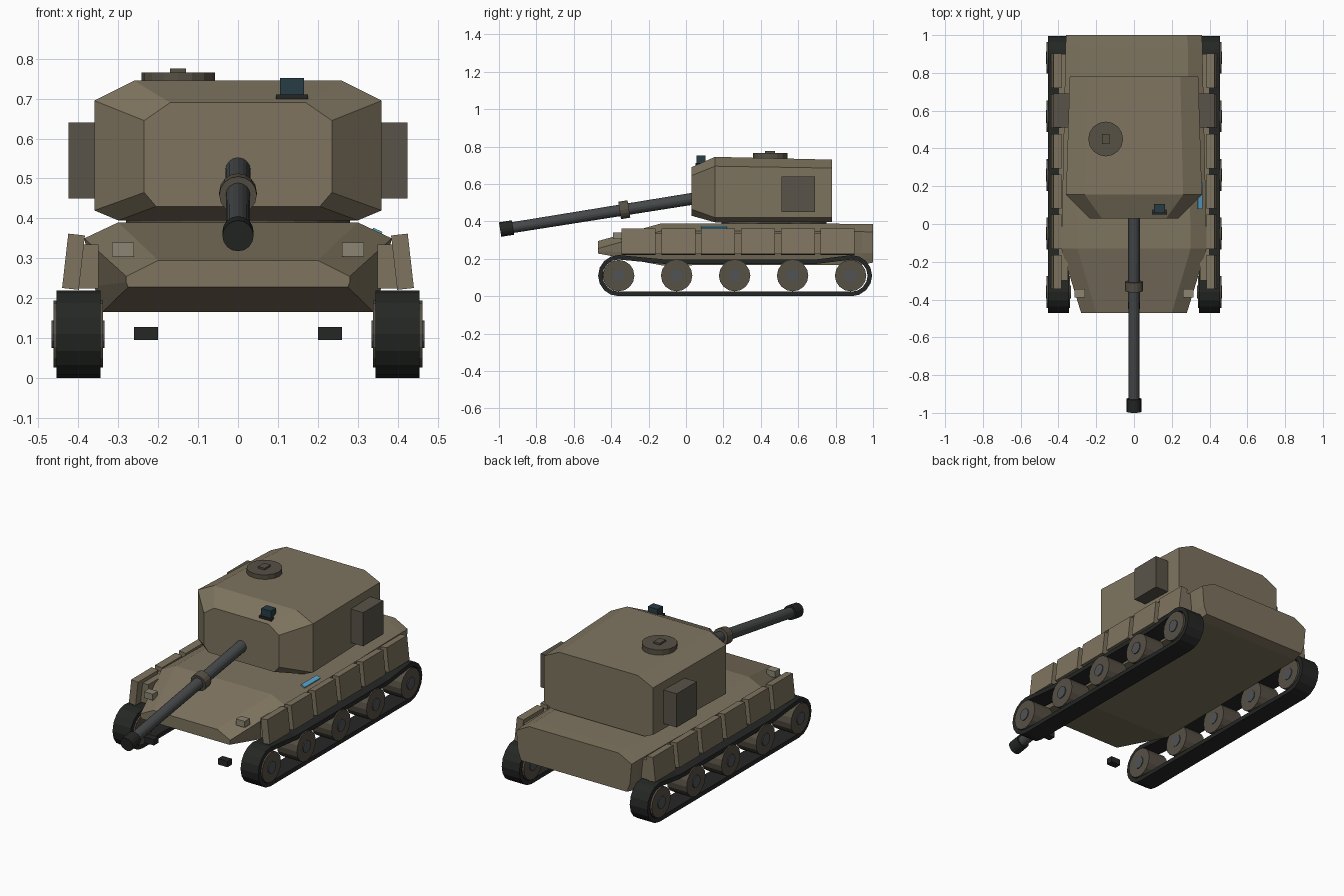
import bpy, bmesh, math
from mathutils import Vector, Matrix

if "Cube" in bpy.data.objects:
    bpy.data.objects.remove(bpy.data.objects["Cube"])


def material(name, rgb):
    m = bpy.data.materials.new(name)
    m.diffuse_color = (*rgb, 1)
    m.use_nodes = True
    m.node_tree.nodes["Principled BSDF"].inputs["Base Color"].default_value = m.diffuse_color
    return m


TAN = material("tan_paint", (0.21, 0.175, 0.115))
BROWN = material("brown_paint", (0.095, 0.082, 0.06))
STOW = material("stowage_paint", (0.10, 0.088, 0.066))
METAL = material("gun_metal", (0.06, 0.065, 0.067))
BLACK = material("rubber", (0.018, 0.02, 0.018))
LAMP = material("lamp", (0.26, 0.235, 0.17))
GLASS = material("dark_glass", (0.02, 0.045, 0.06))
BLUE = material("blue_strip", (0.1, 0.38, 0.6))
HUB = material("hub_steel", (0.08, 0.085, 0.09))


def finish(name, bm, mat):
    bmesh.ops.recalc_face_normals(bm, faces=bm.faces)
    me = bpy.data.meshes.new(name)
    bm.to_mesh(me)
    bm.free()
    ob = bpy.data.objects.new(name, me)
    me.materials.append(mat)
    bpy.context.collection.objects.link(ob)
    return ob


def box(name, lo, hi, mat, tilt=0.0):
    lo, hi = Vector(lo), Vector(hi)
    bm = bmesh.new()
    m = (Matrix.Translation((lo + hi) / 2) @ Matrix.Rotation(tilt, 4, 'Y')
         @ Matrix.Diagonal((*(hi - lo), 1)))
    bmesh.ops.create_cube(bm, size=1, matrix=m)
    return finish(name, bm, mat)


def rod(name, a, b, r1, r2, mat, sides=16):
    a, b = Vector(a), Vector(b)
    bm = bmesh.new()
    m = Matrix.Translation((a + b) / 2) @ (b - a).to_track_quat('Z', 'Y').to_matrix().to_4x4()
    bmesh.ops.create_cone(bm, cap_ends=True, segments=sides, radius1=r1, radius2=r2,
                          depth=(b - a).length, matrix=m)
    return finish(name, bm, mat)


def loft(name, sections, mat):
    """Skin mirrored half cross-sections (y, [(x, z), ...])."""
    bm = bmesh.new()
    rings = []
    for y, half in sections:
        pts = half + [(-x, z) for x, z in reversed(half)]
        rings.append([bm.verts.new((x, y, z)) for x, z in pts])
    n = len(rings[0])
    for r, s in zip(rings, rings[1:]):
        for i in range(n):
            j = (i + 1) % n
            bm.faces.new((r[i], r[j], s[j], s[i]))
    bm.faces.new(rings[0])
    bm.faces.new(rings[-1])
    return finish(name, bm, mat)


# Hull and turret
loft("hull", [
    (-0.47, [(0.20, 0.295), (0.28, 0.255), (0.28, 0.24), (0.275, 0.228)]),
    (-0.13, [(0.30, 0.39), (0.385, 0.35), (0.36, 0.23), (0.34, 0.165)]),
    (0.94, [(0.285, 0.387), (0.362, 0.345), (0.35, 0.23), (0.335, 0.168)]),
    (1.0, [(0.28, 0.385), (0.36, 0.343), (0.35, 0.23), (0.33, 0.18)])], TAN)
loft("turret", [
    (0.03, [(0.17, 0.69), (0.235, 0.645), (0.235, 0.465), (0.205, 0.43)]),
    (0.155, [(0.26, 0.745), (0.36, 0.695), (0.36, 0.42), (0.30, 0.395)]),
    (0.78, [(0.245, 0.73), (0.34, 0.685), (0.34, 0.42), (0.29, 0.398)])], TAN)
rod("turret_ring", (0, 0.47, 0.38), (0, 0.47, 0.41), 0.28, 0.28, BROWN, 24)

# Gun
def gun(y):
    return (0, y, 0.52 + 0.16 * (y - 0.03))


rod("barrel", gun(0.10), gun(-0.96), 0.032, 0.029, METAL)
rod("barrel_collar", gun(-0.305), gun(-0.355), 0.047, 0.047, BROWN)
rod("muzzle", gun(-0.925), gun(-0.994), 0.039, 0.039, BLACK)

# Roof fittings
rod("hatch", (-0.15, 0.45, 0.725), (-0.15, 0.45, 0.765), 0.092, 0.092, BROWN)
box("hatch_handle", (-0.17, 0.423, 0.76), (-0.13, 0.477, 0.775), BROWN)
box("sight_base", (0.095, 0.05, 0.697), (0.175, 0.112, 0.711), BLACK)
box("sight", (0.105, 0.057, 0.71), (0.165, 0.105, 0.752), GLASS)
box("marker_strip", (0.335, 0.08, 0.358), (0.36, 0.22, 0.372), BLUE, math.radians(25))


def track(name, side):
    """Closed belt with a slightly sagging top run."""
    prof = []
    for r, sag in ((0.11, 0.197), (0.086, 0.173)):
        loop = []
        for cy, start in ((-0.36, 90), (0.885, 270)):
            for k in range(9):
                a = math.radians(start + k * 22.5)
                loop.append((cy + r * math.cos(a), 0.11 + r * math.sin(a)))
        prof.append(loop + [(0.70, sag), (-0.12, sag)])
    bm = bmesh.new()
    xs = (side * 0.345, side * 0.455)
    o0, o1, i0, i1 = [[bm.verts.new((x, y, z)) for y, z in p] for p in prof for x in xs]
    n = len(o0)
    for k in range(n):
        j = (k + 1) % n
        for p, q in ((o0, o1), (o1, i1), (i1, i0), (i0, o0)):
            bm.faces.new((p[k], p[j], q[j], q[k]))
    return finish(name, bm, BLACK)


# Paired parts
for s, tag in ((1, "left"), (-1, "right")):
    def pair(name, lo, hi, mat, tilt=0.0):
        x0, x1 = sorted((s * lo[0], s * hi[0]))
        box(f"{name}_{tag}", (x0, *lo[1:]), (x1, *hi[1:]), mat, s * tilt)

    track(f"track_{tag}", s)
    for i in range(5):
        y = -0.36 + 0.31 * i
        rod(f"wheel_{tag}_{i}", (s * 0.338, y, 0.11), (s * 0.462, y, 0.11), 0.084, 0.084, BROWN)
        rod(f"hub_{tag}_{i}", (s * 0.334, y, 0.11), (s * 0.467, y, 0.11), 0.034, 0.034, HUB, 12)
    for i in range(6):
        y = -0.345 + 0.213 * i
        pair(f"skirt_{i}", (0.391, y, 0.223), (0.433, y + 0.182, 0.36), TAN, math.radians(-6.5))
    pair("skirt_rail", (0.35, -0.30, 0.225), (0.40, 0.90, 0.335), TAN)
    pair("stowage_box", (0.32, 0.51, 0.45), (0.425, 0.69, 0.64), STOW)
    pair("headlight", (0.26, -0.39, 0.305), (0.315, -0.345, 0.34), LAMP)
    pair("tow_hook", (0.20, -0.465, 0.095), (0.26, -0.425, 0.128), BLACK)
